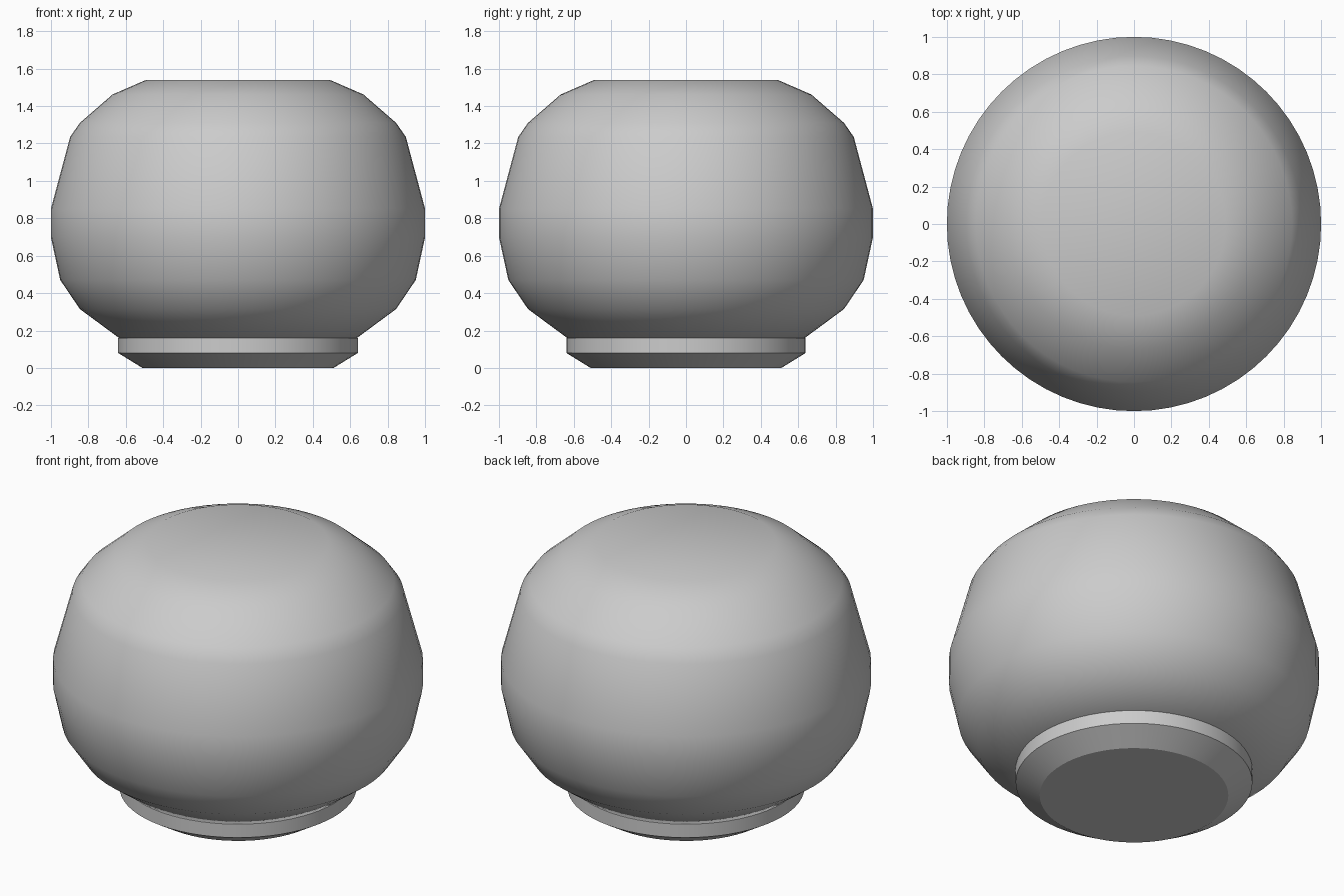
import bpy
import bmesh
import math

cube = bpy.data.objects.get("Cube")
if cube:
    bpy.data.objects.remove(cube, do_unlink=True)

SEGMENTS = 64

clay = bpy.data.materials.new("plain_grey")
clay.use_nodes = True
grey = (0.6, 0.6, 0.6, 1.0)
clay.diffuse_color = grey
clay.node_tree.nodes["Principled BSDF"].inputs["Base Color"].default_value = grey


def lathe(name, profile, sharp_angle):
    """Turn a (radius, height) profile about z and cap both ends."""
    bm = bmesh.new()
    rings = []
    for radius, z in profile:
        ring = []
        for i in range(SEGMENTS):
            a = math.tau * i / SEGMENTS
            ring.append(bm.verts.new((radius * math.cos(a), radius * math.sin(a), z)))
        rings.append(ring)
    for low, high in zip(rings, rings[1:]):
        for i in range(SEGMENTS):
            j = (i + 1) % SEGMENTS
            bm.faces.new((low[i], low[j], high[j], high[i]))
    bm.faces.new(rings[0][::-1])
    bm.faces.new(rings[-1])
    mesh = bpy.data.meshes.new(name)
    bm.to_mesh(mesh)
    bm.free()
    mesh.materials.append(clay)
    obj = bpy.data.objects.new(name, mesh)
    bpy.context.collection.objects.link(obj)
    bpy.ops.object.select_all(action="DESELECT")
    obj.select_set(True)
    bpy.context.view_layer.objects.active = obj
    bpy.ops.object.shade_smooth_by_angle(angle=math.radians(sharp_angle))
    return obj


# Foot: bevelled underside and a short upright band
lathe("foot", [(0.51, 0), (0.64, 0.08), (0.64, 0.16)], 25)

# Body: rounded bowl with a flat closed top
lathe("body", [(0.635, 0.16), (0.845, 0.315), (0.95, 0.47), (1.0, 0.70), (1.0, 0.85),
               (0.897, 1.235), (0.845, 1.31), (0.67, 1.462), (0.49, 1.54)], 60)
